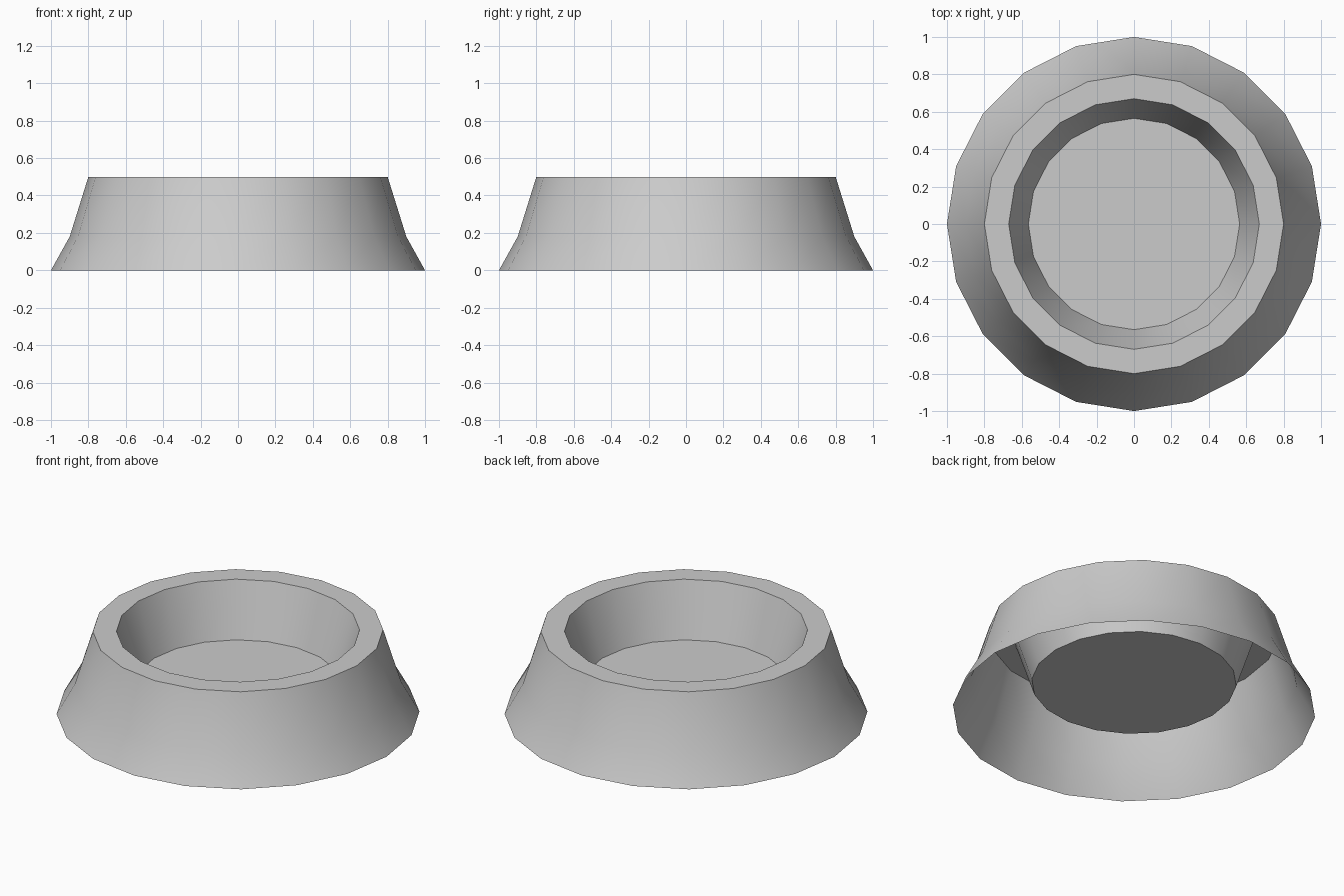
import bpy, bmesh
from math import cos, sin, tau

if "Cube" in bpy.data.objects:
    bpy.data.objects.remove(bpy.data.objects["Cube"])

SIDES = 20

# Profile as (radius, height): flared skirt, flat rim, tapered bowl wall
PROFILE = [(1.0, 0.0), (0.9, 0.18), (0.8, 0.5), (0.67, 0.5), (0.565, 0.18)]

bm = bmesh.new()
rings = [[bm.verts.new((r * cos(tau * i / SIDES), r * sin(tau * i / SIDES), z))
          for i in range(SIDES)] for r, z in PROFILE]

# Skin between neighbouring rings
for a, b in zip(rings, rings[1:]):
    for i in range(SIDES):
        j = (i + 1) % SIDES
        bm.faces.new((a[i], a[j], b[j], b[i]))

# Bowl floor; the underside stays open
bm.faces.new(rings[-1])

mesh = bpy.data.meshes.new("bowl")
bm.to_mesh(mesh)
bm.free()
bowl = bpy.data.objects.new("bowl", mesh)
bpy.context.collection.objects.link(bowl)

# Smooth walls with crisp rim and floor edges
bpy.context.view_layer.objects.active = bowl
bowl.select_set(True)
bpy.ops.object.shade_smooth_by_angle(angle=0.6)
